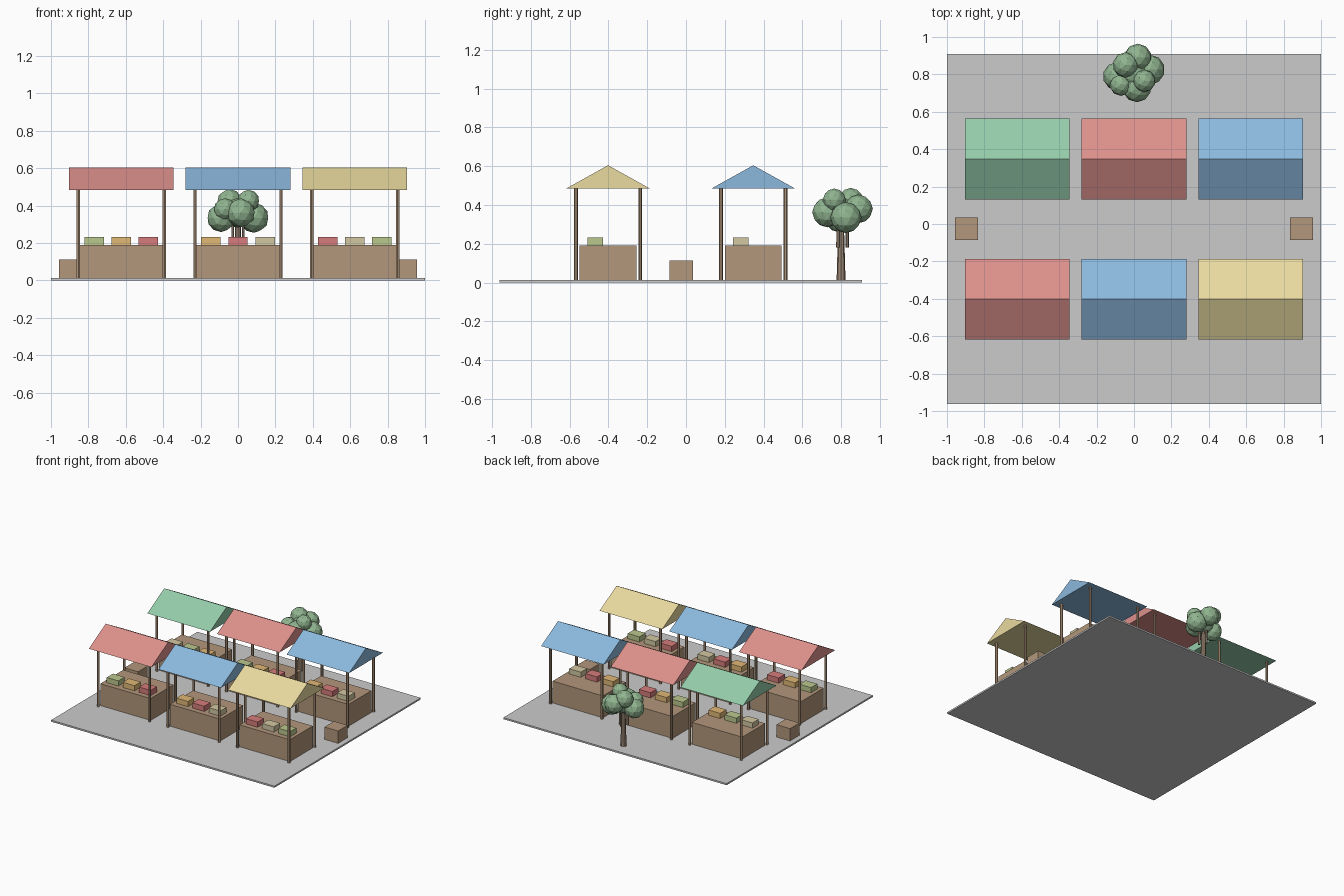
import bpy
import math

if "Cube" in bpy.data.objects:
    bpy.data.objects.remove(bpy.data.objects["Cube"])


def material(name, rgb):
    m = bpy.data.materials.new(name)
    m.diffuse_color = (*rgb, 1)
    m.use_nodes = True
    m.node_tree.nodes["Principled BSDF"].inputs["Base Color"].default_value = m.diffuse_color
    return m


RED = material("red", (0.72, 0.28, 0.26))
BLUE = material("blue", (0.26, 0.48, 0.72))
YELLOW = material("yellow", (0.82, 0.70, 0.35))
GREEN = material("green", (0.30, 0.60, 0.40))
WOOD = material("wood", (0.45, 0.31, 0.20))
BARK = material("bark", (0.34, 0.25, 0.18))
LEAF = material("leaf", (0.28, 0.46, 0.28))
GOODS = [material("goods_green", (0.50, 0.58, 0.27)),
         material("goods_orange", (0.75, 0.48, 0.18)),
         material("goods_red", (0.68, 0.20, 0.20)),
         material("goods_cream", (0.65, 0.58, 0.36))]


def finish(name, mat):
    ob = bpy.context.object
    ob.name = name
    if mat:
        ob.data.materials.append(mat)
    return ob


def box(name, x, y, z0, size, mat=None):
    bpy.ops.mesh.primitive_cube_add(size=1, location=(x, y, z0 + size[2] / 2))
    bpy.context.object.scale = size
    return finish(name, mat)


def post(name, x, y, z0, z1, r0, r1, mat, sides=6):
    bpy.ops.mesh.primitive_cone_add(vertices=sides, radius1=r0, radius2=r1,
                                    depth=z1 - z0, location=(x, y, (z0 + z1) / 2))
    return finish(name, mat)


def gable_roof(name, x, y, mat):
    w, d, z0, z1 = 0.28, 0.216, 0.485, 0.605
    verts = [(sx * w, py, pz) for sx in (-1, 1)
             for py, pz in ((-d, z0), (d, z0), (0, z1))]
    faces = [(0, 2, 1), (3, 4, 5), (0, 1, 4, 3), (1, 2, 5, 4), (2, 0, 3, 5)]
    me = bpy.data.meshes.new(name)
    me.from_pydata(verts, [], faces)
    me.materials.append(mat)
    ob = bpy.data.objects.new(name, me)
    ob.location = (x, y, 0)
    bpy.context.collection.objects.link(ob)


G = 0.013  # top of the paving

# Paved ground
box("ground", 0, -0.027, 0, (2, 1.872, G))

# Two rows of three stalls
roofs = [RED, BLUE, YELLOW, GREEN, RED, BLUE]
for i, roof in enumerate(roofs):
    x = (i % 3 - 1) * 0.624
    y = -0.402 if i < 3 else 0.347
    box("counter", x, y, G, (0.45, 0.293, 0.177), WOOD)
    for sx in (-1, 1):
        for sy in (-1, 1):
            post("stall_post", x + sx * 0.23, y + sy * 0.166, G, 0.49, 0.01, 0.01, WOOD)
    gable_roof("stall_roof", x, y, roof)
    for j in range(3):
        box("goods", x + (j - 1) * 0.145, y - 0.065, 0.19,
            (0.104, 0.08, 0.042), GOODS[(i + j) % 4])

# Loose crates at the aisle ends
for sx in (-1, 1):
    box("crate", sx * 0.896, -0.025, G, (0.122, 0.122, 0.1), WOOD)

# Tree behind the stalls
post("tree_trunk", 0, 0.8, G, 0.33, 0.023, 0.014, BARK, 8)
for k in range(3):
    a = math.radians(30 + 120 * k)
    post("tree_branch", 0.032 * math.cos(a), 0.8 - 0.032 * math.sin(a) + 0.0,
         0.18, 0.33, 0.009, 0.008, BARK)
leaves = [(0.015, 0.728, 0.362, 0.077), (0.085, 0.825, 0.335, 0.08),
          (-0.09, 0.79, 0.335, 0.076), (0.02, 0.89, 0.38, 0.074),
          (0.055, 0.765, 0.425, 0.06), (-0.045, 0.85, 0.42, 0.068),
          (-0.07, 0.745, 0.38, 0.06), (0, 0.8, 0.36, 0.08)]
for x, y, z, r in leaves:
    bpy.ops.mesh.primitive_ico_sphere_add(subdivisions=2, radius=r, location=(x, y, z))
    finish("foliage", LEAF)
